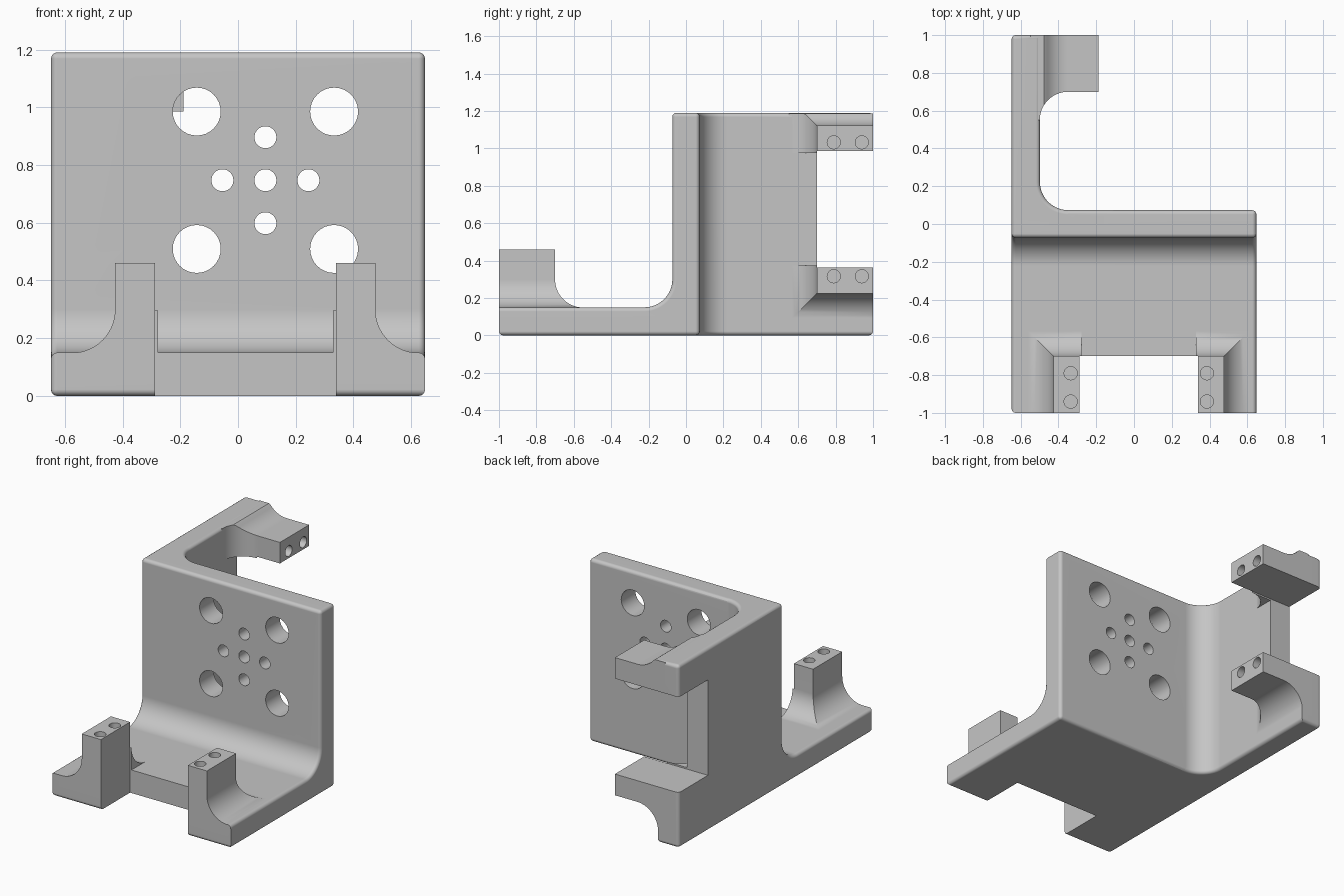
import bpy, bmesh, math
from mathutils import Vector, Matrix

cube = bpy.data.objects.get("Cube")
if cube:
    bpy.data.objects.remove(cube, do_unlink=True)

HALF, TOP, PLATE, R = 0.648, 1.19, 0.073, 0.15   # half width, height, half plate, fillet
FLOOR = 0.15                                     # flange thickness

grey = bpy.data.materials.new("plain grey")
grey.use_nodes = True
grey.diffuse_color = (0.56, 0.56, 0.56, 1)
grey.node_tree.nodes["Principled BSDF"].inputs["Base Color"].default_value = (0.56, 0.56, 0.56, 1)


def make(name, bm):
    bmesh.ops.recalc_face_normals(bm, faces=bm.faces)
    mesh = bpy.data.meshes.new(name)
    bm.to_mesh(mesh)
    bm.free()
    mesh.materials.append(grey)
    ob = bpy.data.objects.new(name, mesh)
    bpy.context.collection.objects.link(ob)
    return ob


def activate(ob):
    bpy.ops.object.select_all(action='DESELECT')
    ob.select_set(True)
    bpy.context.view_layer.objects.active = ob


def boolean(ob, other, operation):
    mod = ob.modifiers.new("Boolean", 'BOOLEAN')
    mod.operation, mod.solver, mod.object = operation, 'EXACT', other
    activate(ob)
    bpy.ops.object.modifier_apply(modifier=mod.name)
    bpy.data.objects.remove(other, do_unlink=True)


def prism(name, points, depth, stays_sharp):
    """Extrude a closed profile and round its corners."""
    bm = bmesh.new()
    face = bm.faces.new([bm.verts.new(p) for p in points])
    out = bmesh.ops.extrude_face_region(bm, geom=[face])
    moved = [g for g in out["geom"] if isinstance(g, bmesh.types.BMVert)]
    bmesh.ops.translate(bm, verts=moved, vec=depth)
    bmesh.ops.recalc_face_normals(bm, faces=bm.faces)
    edges = [e for e in bm.edges if e.calc_face_angle() > 0.7
             and not stays_sharp((e.verts[0].co + e.verts[1].co) / 2)]
    bmesh.ops.bevel(bm, geom=edges, offset=0.022, offset_type='OFFSET', segments=4,
                    profile=0.5, affect='EDGES', clamp_overlap=False)
    return make(name, bm)


def arc(cx, cy, start, end, steps=14):
    angles = [math.radians(start + (end - start) * i / steps) for i in range(steps + 1)]
    return [(cx + R * math.cos(a), cy + R * math.sin(a)) for a in angles]


def cut_box(ob, a, b):
    size = [abs(q - p) for p, q in zip(a, b)]
    bm = bmesh.new()
    bmesh.ops.create_cube(bm, size=1, matrix=Matrix.Translation((a + b) / 2) @ Matrix.Diagonal((*size, 1)))
    boolean(ob, make("cutter", bm), 'DIFFERENCE')


def cut_hole(ob, a, b, radius):
    turn = (b - a).to_track_quat('Z', 'Y').to_matrix().to_4x4()
    bm = bmesh.new()
    bmesh.ops.create_cone(bm, cap_ends=True, segments=32, radius1=radius, radius2=radius,
                          depth=(b - a).length, matrix=Matrix.Translation((a + b) / 2) @ turn)
    boolean(ob, make("cutter", bm), 'DIFFERENCE')


# Flange frames: u across the flange, v along it, w through its thickness
def on_floor(u, v, w):
    return Vector((u, v, w))


def on_wall(u, v, w):
    return Vector((w - HALF, -v, u))


def cut_notch(ob, frame):
    low, high = (-0.288, 0.339) if frame is on_floor else (0.363, 0.985)
    cut_box(ob, frame(low, -1.1, -0.1), frame(high, -0.6998, 0.6))


# Upright plate with floor flange
profile = [(-1, 0), (PLATE, 0), (PLATE, TOP), (-PLATE, TOP)]
profile += arc(-PLATE - R, FLOOR + R, 0, -90) + [(-1, FLOOR)]
bracket = prism("bracket", [(-HALF, y, z) for y, z in profile], (2 * HALF, 0, 0),
                lambda p: p.y < -0.99 and (p.z > 0.1 or p.x > 0.6))
cut_notch(bracket, on_floor)

# Mounting holes through the plate
big = [(sx * 0.238, sz * 0.238, 0.083) for sx in (-1, 1) for sz in (-1, 1)]
small = [(x, z, 0.038) for x, z in ((0, 0), (0.149, 0), (-0.149, 0), (0, 0.149), (0, -0.149))]
for x, z, radius in big + small:
    cut_hole(bracket, Vector((0.095 + x, -0.12, 0.747 + z)), Vector((0.095 + x, 0.12, 0.747 + z)), radius)

# Side wall flange, rooted inside the plate
inner = FLOOR - HALF
profile = [(-HALF, -0.03), (-HALF, 1), (inner, 1)]
profile += arc(inner + R, PLATE + R, 180, 270) + [(-0.28, 0.063), (-0.28, -0.03)]
wall = prism("side_wall", [(x, y, 0) for x, y in profile], (0, 0, TOP),
             lambda p: p.y > 0.99 and p.x > inner - 0.01)
cut_notch(wall, on_wall)
boolean(bracket, wall, 'UNION')


def post(frame, near, far, limit):
    """Drilled lug with concave flares on its outer and rear sides."""
    sign = 1 if far > near else -1
    rings = [(R, 0.1)]
    for i in range(15):
        a = math.radians(90) * i / 14
        rings.append((R - R * math.sin(a), FLOOR - 0.001 + R - R * math.cos(a)))
    rings.append((0, 0.46))
    bm = bmesh.new()
    loops = []
    for d, w in rings:
        edge = sign * min(sign * (far + sign * d), sign * limit)
        start = near - sign * 0.01
        corners = [(start, -1), (edge, -1), (edge, -0.7 + d), (start, -0.7 + d)]
        loops.append([bm.verts.new(frame(u, v, w)) for u, v in corners])
    for low, high in zip(loops, loops[1:]):
        for i in range(4):
            j = (i + 1) % 4
            bm.faces.new((low[i], low[j], high[j], high[i]))
    bm.faces.new(loops[0])
    bm.faces.new(loops[-1])
    ob = make("post", bm)
    cut_notch(ob, frame)
    for v in (-0.79, -0.94):
        u = near + sign * 0.047
        cut_hole(ob, frame(u, v, 0.2), frame(u, v, 0.5), 0.035)
    return ob


for args in ((on_floor, -0.288, -0.426, -0.62), (on_floor, 0.339, 0.476, 0.62),
             (on_wall, 0.985, 1.122, TOP - 0.004), (on_wall, 0.363, 0.225, 0.02)):
    boolean(bracket, post(*args), 'UNION')

# Smooth rounded edges, crisp corners
activate(bracket)
bpy.ops.object.shade_smooth_by_angle(angle=math.radians(30))
weighted = bracket.modifiers.new("Weighted Normal", 'WEIGHTED_NORMAL')
weighted.keep_sharp = True
